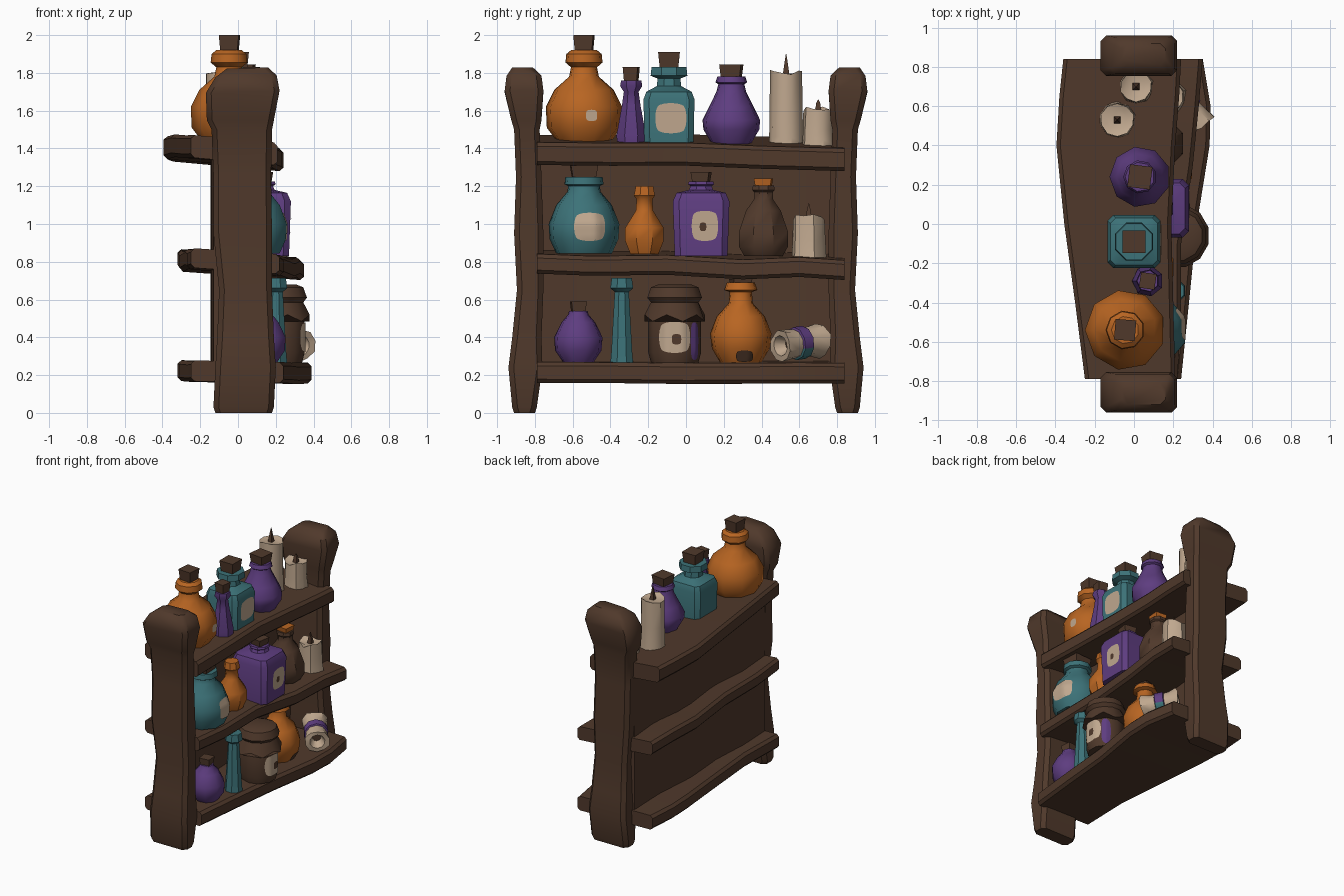
import bpy, bmesh, math, random
from mathutils import Vector
from mathutils.bvhtree import BVHTree

if "Cube" in bpy.data.objects:
    bpy.data.objects.remove(bpy.data.objects["Cube"])

random.seed(4)


def material(name, rgb):
    lin = [((c / 255 + 0.055) / 1.055) ** 2.4 for c in rgb]
    m = bpy.data.materials.new(name)
    m.diffuse_color = (*lin, 1)
    m.use_nodes = True
    m.node_tree.nodes["Principled BSDF"].inputs["Base Color"].default_value = m.diffuse_color
    return m


WOOD = material("dark brown wood", (80, 57, 43))
TEAL = material("teal glass", (60, 114, 120))
PURPLE = material("purple glass", (94, 61, 128))
ORANGE = material("orange glass", (184, 101, 34))
TAN = material("tan wax and paper", (192, 168, 143))


def finish(bm, name, mats, angle=40):
    bmesh.ops.recalc_face_normals(bm, faces=bm.faces)
    me = bpy.data.meshes.new(name)
    bm.to_mesh(me)
    bm.free()
    for m in mats:
        me.materials.append(m)
    ob = bpy.data.objects.new(name, me)
    bpy.context.collection.objects.link(ob)
    bpy.ops.object.select_all(action='DESELECT')
    ob.select_set(True)
    bpy.context.view_layer.objects.active = ob
    bpy.ops.object.shade_smooth_by_angle(angle=math.radians(angle))
    return ob


def loft(rings):
    """Skin closed rings of equal length and cap both ends."""
    bm = bmesh.new()
    rows = [[bm.verts.new(p) for p in r] for r in rings]
    n = len(rows[0])
    for a, b in zip(rows, rows[1:]):
        for i in range(n):
            bm.faces.new((a[i], a[(i + 1) % n], b[(i + 1) % n], b[i]))
    bm.faces.new(rows[0])
    bm.faces.new(rows[-1])
    bmesh.ops.recalc_face_normals(bm, faces=bm.faces)
    return bm


def chamfered(u0, u1, v0, v1, c):
    """Rectangle with cut corners, as (u, v) pairs."""
    return [(u0 + c, v0), (u1 - c, v0), (u1, v0 + c), (u1, v1 - c),
            (u1 - c, v1), (u0 + c, v1), (u0, v1 - c), (u0, v0 + c)]


def lathe_rings(x, y, prof, n, rot=0.0, square=0):
    """Rings from (radius, z); the first `square` rings are chamfered squares."""
    rings = []
    for k, (r, z) in enumerate(prof):
        if k < square:
            pts = chamfered(-r, r, -r, r, r * 0.22)
            pts = pts[2:] + pts[:2]
        else:
            pts = [(r * math.cos(t), r * math.sin(t)) for t in
                   (2 * math.pi * (i - 0.5) / n + rot for i in range(n))]
        rings.append([(x + a, y + b, z) for a, b in pts])
    return rings


def bottle(name, x, y, prof, mat, n=9, cork=None, cork_mat=WOOD, square=0, labels=()):
    """Lathed bottle, four-sided cork (r, z0, z1) and patches (y, z, w, h, mat)."""
    bm = loft(lathe_rings(x, y, prof, 8 if square else n, 0, square))
    tree = BVHTree.FromBMesh(bm)
    finish(bm, name, [mat])
    if cork:
        r, z0, z1 = cork
        finish(loft(lathe_rings(x, y, [(r, z0), (r * 1.2, z1)], 4, random.uniform(-.2, .3))),
               name + "_cork", [cork_mat])
    for i, (ly, lz, w, h, lm) in enumerate(labels):
        patch(name + "_label_%d" % i, tree, ly, lz, w, h, lm, 0.005 + 0.003 * (lm is WOOD))


def patch(name, tree, y, z, w, h, mat, off):
    """Thin rounded patch draped on the front (+x) of a bottle."""
    bm = bmesh.new()
    N = 8
    grid = {}
    for i in range(N + 1):
        for j in range(N + 1):
            a, b = 2 * i / N - 1, 2 * j / N - 1
            k = 1 - 0.18 * a * a * b * b          # pull in the corners
            p = Vector((3, y + a * k * w / 2, z + b * k * h / 2))
            hit = tree.ray_cast(p, Vector((-1, 0, 0)))[0]
            if hit:
                grid[i, j] = bm.verts.new((hit.x + off, p.y, p.z))
    for i in range(N):
        for j in range(N):
            q = [(i, j), (i + 1, j), (i + 1, j + 1), (i, j + 1)]
            if all(c in grid for c in q):
                bm.faces.new([grid[c] for c in q])
    ob = finish(bm, name, [mat])
    if ob.data.polygons and ob.data.polygons[0].normal.x < 0:
        ob.data.flip_normals()


def candle(name, x, y, r, z0, z1, wick):
    """Wax stub with small drips round the foot and a pointed wick."""
    rings = lathe_rings(x, y, [(r, z0), (r, z0 + .05), (r * .97, (z0 + z1) / 2),
                               (r * .95, z1), (r * .6, z1 - .015)], 10)
    for k, ring in enumerate(rings):
        for i, p in enumerate(ring):
            s = 1 + (random.uniform(.02, .16) if k == 0 and i % 2 else random.uniform(-.04, .04))
            dz = random.uniform(-.02, .015) if k in (1, 3) else 0
            ring[i] = (x + (p[0] - x) * s, y + (p[1] - y) * s, p[2] + dz)
    finish(loft(rings), name, [TAN])
    finish(loft(lathe_rings(x, y, [(.025, z1 - .02), (.015, z1 + .03), (.002, wick)], 4)),
           name + "_wick", [WOOD])


# side posts with swollen feet and knobbed heads: z, x0, x1, y inner, y outer
POST = [(0, -.12, .18, .80, .91), (.03, -.13, .19, .79, .92), (.24, -.12, .20, .76, .94),
        (.40, -.11, .19, .765, .92), (.65, -.10, .18, .755, .895), (.95, -.13, .18, .755, .91),
        (1.25, -.13, .175, .765, .90), (1.50, -.14, .18, .775, .91), (1.55, -.165, .19, .765, .925),
        (1.70, -.17, .22, .755, .96), (1.78, -.12, .205, .765, .95), (1.825, -.06, .16, .81, .92)]
for side, name in ((1, "right_post"), (-1, "left_post")):
    rings = [[(u, side * v, z + (.03 * (u - .02) if z > 1.6 else 0))
              for u, v in chamfered(x0, x1, a, b, .028)] for z, x0, x1, a, b in POST]
    finish(loft(rings), name, [WOOD])

# wavy shelf boards: y, back x, front x, middle height
SHELVES = {
    "bottom_shelf": (-.02, .055, [(-.79, -.25, .24, .217), (-.4, -.24, .28, .217), (0, -.27, .32, .213),
                                  (.4, -.31, .385, .216), (.6, -.32, .39, .217), (.84, -.30, .35, .215)]),
    "middle_shelf": (-.07, .052, [(-.79, -.25, .22, .80), (-.5, -.27, .24, .79), (-.1, -.28, .24, .795),
                                  (.3, -.31, .30, .775), (.6, -.32, .33, .79), (.84, -.30, .35, .775)]),
    "top_shelf": (-.09, .06, [(-.79, -.25, .21, 1.385), (-.4, -.30, .20, 1.38), (0, -.355, .19, 1.38),
                              (.4, -.395, .21, 1.365), (.65, -.38, .23, 1.36), (.84, -.36, .24, 1.355)]),
}
for name, (tilt, half, stations) in SHELVES.items():
    rings = [[(u, y, zc + v + tilt * (u - .05)) for u, v in chamfered(a, b, -half, half, .02)]
             for y, a, b, zc in stations]
    finish(loft(rings), name, [WOOD])

# back panel, gently warped
rings = [[(u + w, y, v) for u, v in chamfered(-.13, -.085, .2, 1.38, .005)]
         for y, w in ((-.79, 0), (-.5, -.012), (-.2, .01), (.15, -.015), (.5, .008), (.82, 0))]
finish(loft(rings), "back_panel", [WOOD])

# top shelf
bottle("large_orange_flask", -.045, -.54,
       [(.14, 1.43), (.20, 1.51), (.205, 1.62), (.16, 1.71), (.08, 1.78), (.07, 1.83),
        (.10, 1.855), (.095, 1.90), (.07, 1.92)], ORANGE, 9, (.062, 1.90, 2.0),
       labels=[(-.50, 1.575, .06, .06, TAN)])
bottle("slim_purple_vial", .07, -.29,
       [(.075, 1.42), (.08, 1.47), (.05, 1.63), (.04, 1.70), (.06, 1.73), (.055, 1.76)],
       PURPLE, 7, (.047, 1.75, 1.83))
bottle("square_teal_bottle", 0, -.09,
       [(.13, 1.425), (.135, 1.66), (.12, 1.70), (.07, 1.73), (.065, 1.77), (.105, 1.785), (.10, 1.83)],
       TEAL, 8, (.068, 1.82, 1.91), square=3, labels=[(-.08, 1.56, .165, .16, TAN)])
bottle("purple_flask", .03, .24,
       [(.10, 1.415), (.15, 1.50), (.155, 1.55), (.12, 1.62), (.08, 1.70), (.07, 1.74), (.085, 1.75), (.075, 1.78)],
       PURPLE, 9, (.068, 1.76, 1.845))
candle("tall_candle", -.085, .53, .09, 1.40, 1.81, 1.90)
candle("short_candle", .01, .70, .085, 1.39, 1.61, 1.66)

# middle shelf
bottle("round_teal_flask", .08, -.54,
       [(.15, .845), (.185, .92), (.19, 1.0), (.15, 1.10), (.09, 1.17), (.085, 1.20), (.105, 1.21), (.10, 1.25)],
       TEAL, 9, (.085, 1.24, 1.31), labels=[(-.51, .985, .165, .15, TAN)])
bottle("small_orange_flask", .10, -.22,
       [(.08, .84), (.11, .91), (.11, .98), (.05, 1.07), (.045, 1.13), (.06, 1.15), (.05, 1.20)], ORANGE, 8)
bottle("square_purple_bottle", .13, .08,
       [(.14, .83), (.15, 1.12), (.13, 1.165), (.07, 1.18), (.06, 1.20), (.075, 1.21), (.07, 1.225)],
       PURPLE, 8, (.058, 1.22, 1.275), square=3,
       labels=[(.10, .99, .14, .16, TAN), (.09, .985, .035, .045, WOOD)])
bottle("brown_bottle", .12, .41,
       [(.11, .83), (.14, .88), (.14, .96), (.10, 1.07), (.055, 1.13), (.055, 1.17), (.065, 1.18), (.06, 1.205)],
       WOOD, 8, (.055, 1.19, 1.24), ORANGE)
candle("middle_candle", .17, .65, .088, .81, 1.04, 1.11)

# bottom shelf
bottle("purple_pot_bottle", .13, -.57,
       [(.08, .265), (.125, .33), (.13, .40), (.09, .48), (.055, .52), (.05, .54)], PURPLE, 9, (.048, .53, .59))
bottle("tall_teal_vial", .20, -.34,
       [(.065, .265), (.06, .32), (.042, .62), (.04, .64), (.065, .66), (.058, .715)], TEAL, 8)
bottle("brown_jar", .22, -.06,
       [(.125, .265), (.14, .32), (.14, .50), (.125, .56)], WOOD, 10,
       labels=[(-.06, .40, .165, .165, TAN), (-.05, .39, .05, .055, WOOD), (.045, .38, .04, .2, PURPLE)])
# cloth lid with a ragged hem
rings = lathe_rings(.22, -.06, [(.165, .52), (.13, .585), (.15, .61), (.13, .665), (.09, .68)], 12)
rings[0] = [(a, b, c - .035 * (i % 2)) for i, (a, b, c) in enumerate(rings[0])]
finish(loft(rings), "jar_cloth_lid", [WOOD])
bottle("orange_flask", .14, .29,
       [(.11, .265), (.155, .34), (.165, .42), (.13, .51), (.065, .58), (.06, .64), (.09, .65), (.075, .69)],
       ORANGE, 9, (.06, .66, .71), labels=[(.31, .30, .09, .06, WOOD)])

# rolled parchment lying on its side, ragged hollow ends, purple and teal band
a, b = Vector((.335, .50, .355)), Vector((.17, .70, .385))
half = (b - a).length / 2
prof = [(.03, .06 - half), (.055, -half), (.088, -half), (.08, .06 - half), (.075, 0),
        (.08, half - .06), (.095, half), (.055, half), (.03, half - .06)]
turn = (b - a).to_track_quat('Z', 'Y').to_matrix().to_4x4()
rings = lathe_rings(0, 0, prof, 10)
for k in (2, 6):
    rings[k] = [(x * s, y * s, z + random.uniform(-.015, .015)) for (x, y, z), s in
                ((p, random.uniform(.92, 1.06)) for p in rings[k])]
roll = loft(rings)
for f in roll.faces:
    f.material_index = int(len(f.verts) > 4)        # dark hollow inside the roll
band = loft(lathe_rings(0, 0, [(.078, -.035), (.088, -.03), (.088, .03), (.078, .035)], 10))
for bm, name, mats in ((roll, "parchment_roll", [TAN, WOOD]), (band, "parchment_band", [PURPLE, TEAL])):
    bm.transform(turn)
    bmesh.ops.translate(bm, verts=bm.verts, vec=(a + b) / 2)
    if bm is band:
        bm.normal_update()
        for f in bm.faces:
            f.material_index = int(f.normal.z < -.3)    # teal underside
    finish(bm, name, mats)
